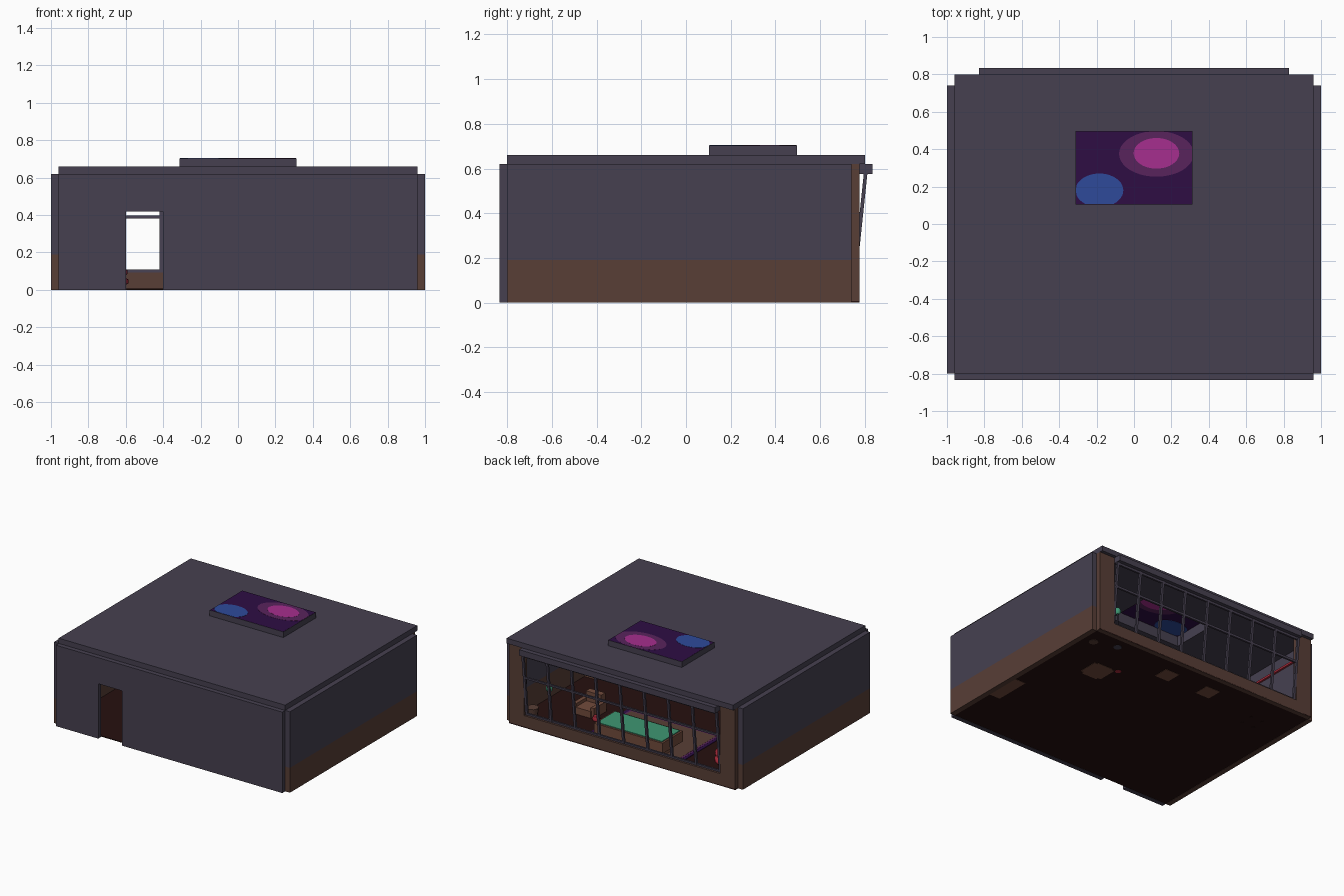
import bpy, bmesh, math

if "Cube" in bpy.data.objects:
    bpy.data.objects.remove(bpy.data.objects["Cube"])

def mat(name, r, g, b):
    lin = lambda c: (c / 255 / 12.92) if c < 10 else ((c / 255 + 0.055) / 1.055) ** 2.4
    m = bpy.data.materials.new(name)
    m.diffuse_color = (lin(r), lin(g), lin(b), 1)
    m.use_nodes = True
    m.node_tree.nodes["Principled BSDF"].inputs["Base Color"].default_value = m.diffuse_color
    return m

GREY = mat("slate_grey", 70, 64, 80)
BROWN = mat("wainscot_brown", 88, 62, 54)
WOOD = mat("warm_wood", 114, 75, 60)
FLOOR = mat("dark_floor", 38, 16, 15)
NIGHT = mat("night_purple", 46, 13, 68)
MID = mat("mid_purple", 88, 36, 92)
PINK = mat("magenta", 166, 46, 142)
BLUE = mat("blue", 46, 74, 154)
TEAL = mat("teal_green", 62, 150, 115)
RED = mat("red", 168, 42, 58)

def make(name, bm, m):
    bmesh.ops.recalc_face_normals(bm, faces=bm.faces)
    me = bpy.data.meshes.new(name)
    bm.to_mesh(me)
    bm.free()
    me.materials.append(m)
    ob = bpy.data.objects.new(name, me)
    bpy.context.collection.objects.link(ob)
    return ob

def box(name, x0, x1, y0, y1, z0, z1, m):
    bm = bmesh.new()
    bmesh.ops.create_cube(bm, size=1)
    for v in bm.verts:
        v.co = ((x0 + x1) / 2 + v.co.x * (x1 - x0), (y0 + y1) / 2 + v.co.y * (y1 - y0),
                (z0 + z1) / 2 + v.co.z * (z1 - z0))
    return make(name, bm, m)

def turned(name, cx, cy, profile, m, n=16):
    """Lathe a (radius, height) profile around a vertical axis."""
    bm = bmesh.new()
    rings = [[bm.verts.new((cx + r * math.cos(2 * math.pi * i / n), cy + r * math.sin(2 * math.pi * i / n), z))
              for i in range(n)] for r, z in profile]
    for a, b in zip(rings, rings[1:]):
        for i in range(n):
            bm.faces.new((a[i], a[(i + 1) % n], b[(i + 1) % n], b[i]))
    bm.faces.new(rings[0][::-1])
    bm.faces.new(rings[-1])
    ob = make(name, bm, m)
    for p in ob.data.polygons:
        p.use_smooth = len(p.vertices) == 4
    return ob

def frame(name, outer, inner, z0, z1, m):
    """Rectangular ring made of four bars."""
    X0, X1, Y0, Y1 = outer
    x0, x1, y0, y1 = inner
    box(name + "_front", X0, X1, Y0, y0, z0, z1, m)
    box(name + "_back", X0, X1, y1, Y1, z0, z1, m)
    box(name + "_left", X0, x0, y0, y1, z0, z1, m)
    box(name + "_right", x1, X1, y0, y1, z0, z1, m)

def ellipse(name, cx, cy, rx, ry, z0, z1, m):
    """Flat painted spot, clipped to the skylight panel."""
    bm = bmesh.new()
    pts = []
    for i in range(40):
        a = 2 * math.pi * i / 40
        p = (min(max(cx + rx * math.cos(a), -0.309), 0.309), min(max(cy + ry * math.sin(a), 0.106), 0.494))
        if not pts or p != pts[-1]:
            pts.append(p)
    f = bm.faces.new([bm.verts.new((x, y, z0)) for x, y in pts])
    r = bmesh.ops.extrude_face_region(bm, geom=[f])
    for v in r["geom"]:
        if isinstance(v, bmesh.types.BMVert):
            v.co.z = z1
    return make(name, bm, m)

# Floor, roof with skylight opening
box("floor", -0.96, 0.96, -0.8, 0.775, 0.002, 0.008, FLOOR)
frame("roof", (-0.96, 0.96, -0.8, 0.8), (-0.30, 0.30, 0.115, 0.485), 0.62, 0.66, GREY)

# Side walls with brown lower part, back corner columns
for s, side in ((-1, "left"), (1, "right")):
    a, b = sorted((s * 0.96, s * 1.0))
    box(side + "_wall_lower", a, b, -0.8, 0.74, 0, 0.19, BROWN)
    box(side + "_wall_upper", a, b, -0.8, 0.74, 0.19, 0.62, GREY)
    a, b = sorted((s * 0.83, s * 0.96))
    box(side + "_back_column", a, b, 0.74, 0.775, 0, 0.62, BROWN)

# Front wall with doorway
box("front_wall_left", -0.96, -0.6, -0.835, -0.8, 0, 0.62, GREY)
box("front_wall_right", -0.4, 0.96, -0.835, -0.8, 0, 0.62, GREY)
box("front_wall_lintel", -0.6, -0.4, -0.835, -0.8, 0.42, 0.62, GREY)

# Back sill, header and outward leaning window grid
box("window_sill", -0.83, 0.83, 0.74, 0.775, 0, 0.092, BROWN)
box("window_header", -0.83, 0.83, 0.77, 0.835, 0.575, 0.62, GREY)
lean = lambda z: 0.752 + (z - 0.09) * 0.105

def leaning_bar(name, x0, x1, z0, z1, t):
    ob = box(name, x0, x1, -t, t, z0, z1, GREY)
    for v in ob.data.vertices:
        v.co.y += lean(v.co.z)

for i in range(9):
    x = -0.82 + i * 0.205
    leaning_bar("window_mullion_%d" % i, x - 0.009, x + 0.009, 0.09, 0.6, 0.008)
for i, z in enumerate((0.10, 0.39, 0.565)):
    leaning_bar("window_rail_%d" % i, -0.83, 0.83, z - 0.008, z + 0.008, 0.007)

# Skylight shaft with painted night sky panel
frame("skylight_side", (-0.312, 0.312, 0.103, 0.497), (-0.30, 0.30, 0.115, 0.485), 0.655, 0.703, GREY)
box("skylight_panel", -0.31, 0.31, 0.105, 0.495, 0.697, 0.7035, NIGHT)
ellipse("sky_haze", 0.12, 0.375, 0.2, 0.122, 0.6962, 0.7043, MID)
ellipse("sky_bright_spot", 0.12, 0.378, 0.122, 0.082, 0.6955, 0.705, PINK)
ellipse("sky_blue_spot", -0.185, 0.18, 0.128, 0.09, 0.6955, 0.705, BLUE)

# Rug with purple border
box("rug_border", -0.40, 0.40, 0.11, 0.73, 0.008, 0.012, NIGHT)
box("rug_stripe", -0.375, 0.375, 0.135, 0.70, 0.008, 0.013, MID)
box("rug_centre", -0.36, 0.36, 0.15, 0.69, 0.008, 0.014, BROWN)

# Game table on two pedestals
for s, side in ((-1, "left"), (1, "right")):
    box("table_pedestal_" + side, s * 0.185 - 0.06, s * 0.185 + 0.06, 0.52, 0.64, 0, 0.075, WOOD)
box("table_body", -0.29, 0.29, 0.45, 0.70, 0.07, 0.15, WOOD)
box("table_top", -0.275, 0.275, 0.465, 0.685, 0.15, 0.156, TEAL)

# Wooden armchair
box("armchair_seat", 0.53, 0.66, 0.26, 0.40, 0, 0.06, WOOD)
box("armchair_back", 0.53, 0.66, 0.22, 0.27, 0, 0.135, WOOD)
for s, side in ((-1, "left"), (1, "right")):
    box("armchair_arm_" + side, 0.595 + s * 0.075 - 0.015, 0.595 + s * 0.075 + 0.015, 0.24, 0.39, 0.0, 0.085, WOOD)
turned("red_footstool", 0.48, 0.40, [(0.022, 0), (0.03, 0.02), (0.022, 0.04)], RED, 10)

# Round red lounge chair on four small feet
for i in range(4):
    x, y = -0.69 + (0.05 if i % 2 else -0.05), 0.46 + (0.05 if i > 1 else -0.05)
    box("lounge_foot_%d" % i, x - 0.008, x + 0.008, y - 0.008, y + 0.008, 0, 0.025, FLOOR)
turned("lounge_cushion", -0.69, 0.46, [(0.08, 0.02), (0.104, 0.035), (0.104, 0.055), (0.08, 0.07)], RED, 20)
turned("lounge_back", -0.69, 0.46, [(0.08, 0.07), (0.1, 0.085), (0.1, 0.105), (0.07, 0.12)], RED, 20)

# Planter and slim green lamp beside the window
turned("planter", 0.876, 0.606, [(0.035, 0), (0.045, 0.08)], BROWN, 8)
turned("lamp_base", 0.70, 0.656, [(0.03, 0), (0.03, 0.012), (0.005, 0.016), (0.005, 0.27)], GREY, 10)
turned("lamp_shade", 0.70, 0.656, [(0.012, 0.265), (0.024, 0.28), (0.024, 0.3), (0.012, 0.315)], TEAL, 10)

# Low cabinet on the right wall, light strip on the left wall
box("wall_cabinet", 0.87, 0.96, -0.42, -0.14, 0, 0.16, WOOD)
box("light_strip", -0.96, -0.945, 0.0, 0.7, 0.52, 0.535, RED)
